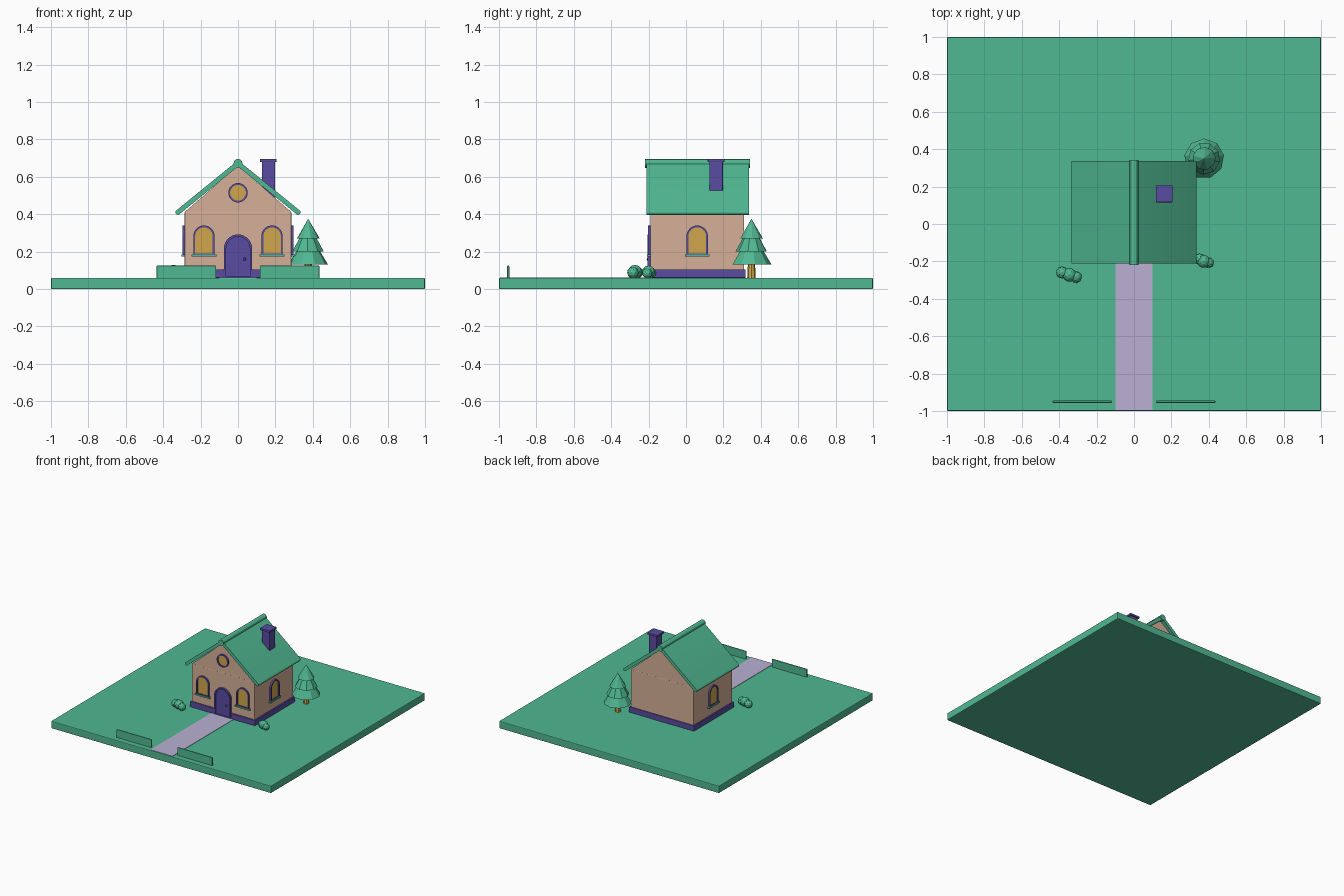
import bpy, bmesh, math
from math import pi, cos, sin
from mathutils import Matrix, Vector

cube = bpy.data.objects.get("Cube")
if cube:
    bpy.data.objects.remove(cube, do_unlink=True)


def material(name, r, g, b):
    m = bpy.data.materials.new(name)
    m.use_nodes = True
    colour = [(c / 255 / 12.92 if c < 11 else ((c / 255 + 0.055) / 1.055) ** 2.4) for c in (r, g, b)] + [1]
    m.diffuse_color = colour
    m.node_tree.nodes["Principled BSDF"].inputs["Base Color"].default_value = colour
    return m


GREEN = material("leaf green", 80, 184, 146)
WALL = material("peach wall", 214, 176, 152)
PURPLE = material("purple trim", 90, 75, 162)
GOLD = material("golden glass", 208, 166, 76)
LILAC = material("lilac path", 186, 176, 210)


def finish(name, bm, mat, bevel=0, smooth=False):
    bmesh.ops.recalc_face_normals(bm, faces=bm.faces)
    mesh = bpy.data.meshes.new(name)
    bm.to_mesh(mesh)
    bm.free()
    ob = bpy.data.objects.new(name, mesh)
    bpy.context.collection.objects.link(ob)
    mesh.materials.append(mat)
    if bevel:
        mod = ob.modifiers.new("soft edges", "BEVEL")
        mod.width, mod.segments = bevel, 2
    if smooth:
        bpy.ops.object.select_all(action="DESELECT")
        ob.select_set(True)
        bpy.context.view_layer.objects.active = ob
        bpy.ops.object.shade_smooth_by_angle()
    return ob


def box(name, x, y, z, mat, bevel=0.0):
    """Box from (low, high) ranges."""
    bm = bmesh.new()
    size = [r[1] - r[0] for r in (x, y, z)]
    mid = [(r[0] + r[1]) / 2 for r in (x, y, z)]
    bmesh.ops.create_cube(bm, size=1, matrix=Matrix.Translation(mid) @ Matrix.Diagonal((*size, 1)))
    return finish(name, bm, mat, bevel)


def panel(name, points, y0, y1, mat, place=Matrix(), smooth=False):
    """Outline in x and z, extruded from y0 to y1."""
    bm = bmesh.new()
    face = bm.faces.new([bm.verts.new((x, y0, z)) for x, z in points])
    new = bmesh.ops.extrude_face_region(bm, geom=[face])["geom"]
    bmesh.ops.translate(bm, vec=(0, y1 - y0, 0), verts=[v for v in new if isinstance(v, bmesh.types.BMVert)])
    bm.transform(place)
    return finish(name, bm, mat, smooth=smooth)


def ring(name, outer, inner, y0, y1, mat, place):
    """Frame between two matching closed outlines."""
    bm = bmesh.new()
    loops = [[bm.verts.new((x, y, z)) for x, z in pts]
             for pts, y in ((outer, y0), (outer, y1), (inner, y1), (inner, y0))]
    n = len(outer)
    for k in range(4):
        a, b = loops[k], loops[(k + 1) % 4]
        for i in range(n):
            j = (i + 1) % n
            bm.faces.new((a[i], a[j], b[j], b[i]))
    bm.transform(place)
    return finish(name, bm, mat, smooth=True)


def arch(r, height, base=0.0):
    """Round-topped outline whose spring line is at the given height."""
    return [(-r, base), (r, base)] + [(r * cos(i * pi / 16), height + r * sin(i * pi / 16)) for i in range(17)]


def circle(r, n=32):
    return [(r * cos(i * 2 * pi / n), r * sin(i * 2 * pi / n)) for i in range(n)]


def cone(name, x, y, z0, z1, r0, r1, sides, mat, turn=0.0):
    bm = bmesh.new()
    place = Matrix.Translation((x, y, (z0 + z1) / 2)) @ Matrix.Rotation(turn, 4, "Z")
    bmesh.ops.create_cone(bm, cap_ends=True, segments=sides, radius1=r0, radius2=r1, depth=z1 - z0, matrix=place)
    return finish(name, bm, mat)


TOP = 0.06        # lawn height
FRONT = -0.19     # front wall plane
BACK = 0.31
HALF = 0.285      # half house width

# Lawn and path
box("lawn", (-1, 1), (-1, 1), (0, TOP), GREEN, 0.006)
box("path", (-0.1, 0.1), (-0.995, FRONT), (0.05, TOP + 0.003), LILAC)

# House body
box("foundation_left", (0.075, 0.295), (FRONT - 0.012, BACK + 0.008), (TOP, 0.105), PURPLE, 0.003)
box("foundation_right", (-0.295, -0.075), (FRONT - 0.012, BACK + 0.008), (TOP, 0.105), PURPLE, 0.003)
box("foundation_middle", (-0.08, 0.08), (FRONT + 0.01, BACK + 0.008), (TOP, 0.105), PURPLE)
box("walls", (-HALF, HALF), (FRONT, BACK), (0.1, 0.412), WALL, 0.002)
panel("gable", [(-HALF, 0.412), (HALF, 0.412), (0, 0.66)], FRONT, BACK, WALL)

# Roof slabs with rounded eaves, and ridge
for side, label in ((1, "left"), (-1, "right")):
    eave, ridge = Vector((side * 0.322, 0.41)), Vector((0, 0.672))
    along = (ridge - eave).normalized()
    across = Vector((-along.y, along.x)) * 0.013
    outline = [eave + across * cos(i * pi / 8) - along * 0.013 * sin(i * pi / 8) for i in range(9)]
    outline += [ridge - across, ridge + across]
    panel("roof_" + label, [tuple(p) for p in outline], -0.212, 0.337, GREEN, smooth=True)
panel("roof_ridge", circle(0.024, 12), -0.22, 0.342, GREEN, Matrix.Translation((0, 0, 0.672)), True)

# Chimney
box("chimney_stack", (0.128, 0.198), (0.125, 0.197), (0.48, 0.685), PURPLE, 0.002)
box("chimney_cap", (0.117, 0.206), (0.116, 0.206), (0.679, 0.696), PURPLE, 0.003)

# Arched windows on the front and both sides
spots = {
    "front_left": (0.182, FRONT, 0), "front_right": (-0.182, FRONT, 0),
    "side_left": (HALF, 0.06, pi / 2), "side_right": (-HALF, 0.06, -pi / 2),
}
for label, (x, y, turn) in spots.items():
    place = Matrix.Translation((x, y, 0.18)) @ Matrix.Rotation(turn, 4, "Z")
    ring("window_frame_" + label, arch(0.057, 0.103), arch(0.047, 0.103, 0.01), 0.005, -0.013, PURPLE, place)
    panel("window_glass_" + label, arch(0.05, 0.103, 0.005), 0.004, -0.005, GOLD, place)
    sill = panel("window_sill_" + label, [(-0.066, -0.006), (0.066, -0.006), (0.066, 0.006), (-0.066, 0.006)],
                 0.004, -0.018, GREEN, place)

# Round gable window
place = Matrix.Translation((0, FRONT, 0.515))
ring("gable_window_frame", circle(0.052), circle(0.042), 0.005, -0.013, PURPLE, place)
panel("gable_window_glass", circle(0.045), 0.004, -0.005, GOLD, place)

# Door, surround and knob
place = Matrix.Translation((0, FRONT, TOP))
ring("door_surround", arch(0.075, 0.157), arch(0.063, 0.157, 0.006), 0.01, -0.015, PURPLE, place)
panel("door", arch(0.066, 0.157), 0.01, -0.006, PURPLE, place)
bm = bmesh.new()
bmesh.ops.create_uvsphere(bm, u_segments=12, v_segments=8, radius=0.008,
                          matrix=Matrix.Translation((0.036, FRONT - 0.012, 0.16)))
finish("door_knob", bm, PURPLE, smooth=True)

# Low fences beside the path
for label, x in (("left", (0.117, 0.435)), ("right", (-0.435, -0.117))):
    box("fence_" + label, x, (-0.956, -0.945), (TOP - 0.005, 0.125), GREEN, 0.003)

# Tiered tree
TREE = (0.375, 0.35)
cone("tree_trunk", *TREE, TOP - 0.005, 0.16, 0.023, 0.018, 8, GOLD)
tiers = ((0.132, 0.26, 0.107, 0.03), (0.2, 0.32, 0.086, 0.02), (0.27, 0.376, 0.062, 0))
for i, (z0, z1, r0, r1) in enumerate(tiers):
    cone("tree_tier_%d" % (i + 1), *TREE, z0, z1, r0, r1, 9, GREEN, i * 0.3)

# Bushes made of faceted clumps
bushes = {
    "right": ((-0.385, -0.26, 0.032), (-0.345, -0.272, 0.037), (-0.31, -0.284, 0.031)),
    "left": ((0.35, -0.187, 0.029), (0.372, -0.2, 0.035), (0.4, -0.207, 0.027)),
}
for label, clumps in bushes.items():
    bm = bmesh.new()
    for i, (x, y, r) in enumerate(clumps):
        bmesh.ops.create_icosphere(bm, subdivisions=2, radius=r,
                                   matrix=Matrix.Translation((x, y, TOP + r * 0.9)) @ Matrix.Rotation(i, 4, "Z"))
    finish("bush_" + label, bm, GREEN)
